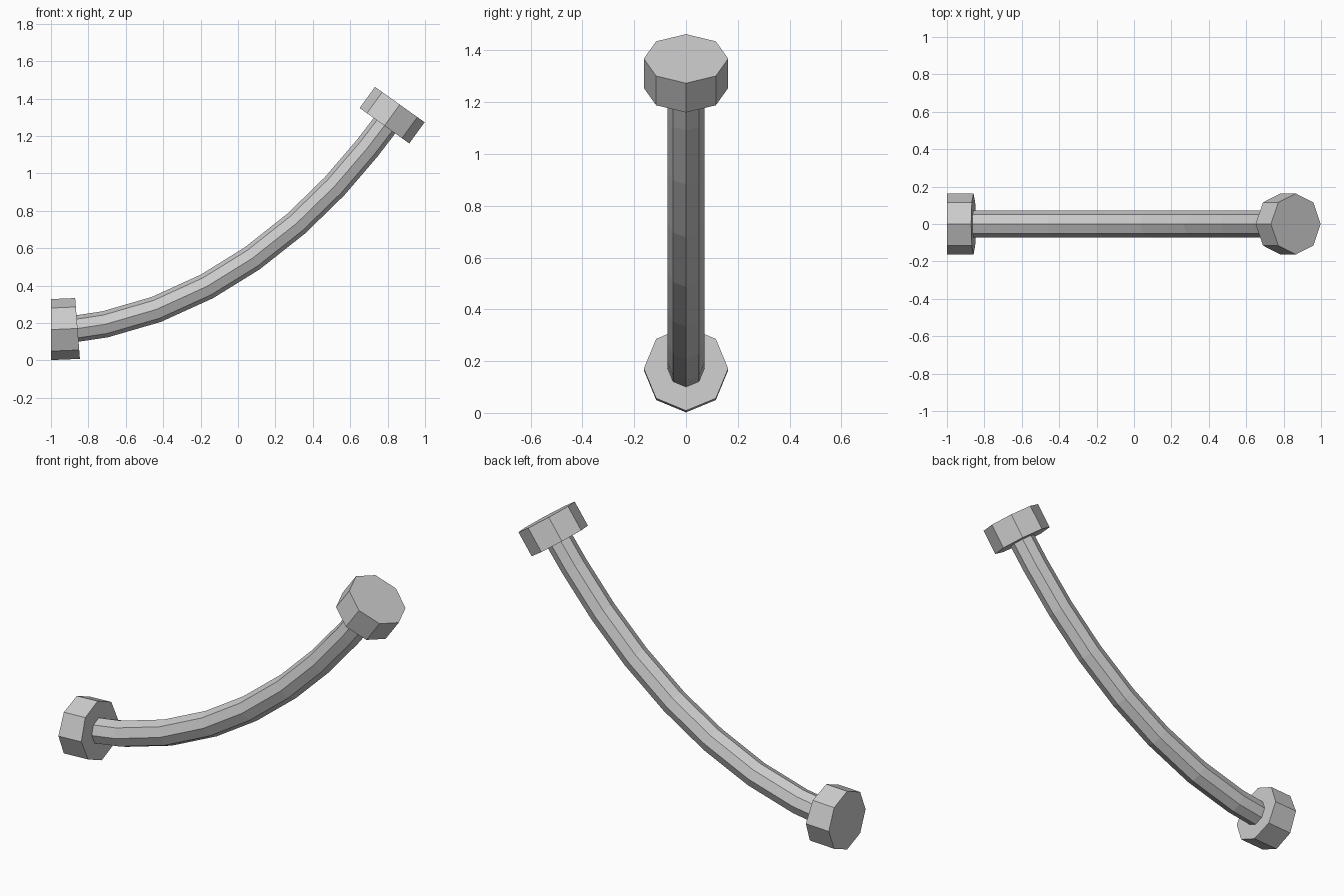
import bpy, bmesh, math
from mathutils import Vector

if "Cube" in bpy.data.objects:
    bpy.data.objects.remove(bpy.data.objects["Cube"])

SIDES = 8


def sweep(name, stations, radius):
    """Closed octagonal sweep; each station is (x, z, tangent angle in degrees)."""
    bm = bmesh.new()
    rings = []
    for x, z, deg in stations:
        a = math.radians(deg)
        up = Vector((-math.sin(a), 0, math.cos(a)))
        side = Vector((0, 1, 0))
        ring = []
        for i in range(SIDES):
            t = 2 * math.pi * i / SIDES
            ring.append(bm.verts.new(Vector((x, 0, z)) + radius * (math.cos(t) * up + math.sin(t) * side)))
        rings.append(ring)
    for r0, r1 in zip(rings, rings[1:]):
        for i in range(SIDES):
            j = (i + 1) % SIDES
            bm.faces.new((r0[i], r0[j], r1[j], r1[i]))
    bm.faces.new(rings[0])
    bm.faces.new(rings[-1])
    bmesh.ops.recalc_face_normals(bm, faces=bm.faces)
    mesh = bpy.data.meshes.new(name)
    bm.to_mesh(mesh)
    bm.free()
    obj = bpy.data.objects.new(name, mesh)
    bpy.context.collection.objects.link(obj)
    return obj


# curved bar: centre line in x, z, with ring angles averaged from neighbours
path = [(-0.858, 0.171), (-0.711, 0.193), (-0.436, 0.273), (-0.166, 0.396),
        (0.075, 0.545), (0.313, 0.733), (0.516, 0.931), (0.692, 1.136), (0.783, 1.255)]
seg = [math.degrees(math.atan2(q[1] - p[1], q[0] - p[0])) for p, q in zip(path, path[1:])]
angles = [4.5] + [(a + b) / 2 for a, b in zip(seg, seg[1:])] + [54.5]
sweep("curved_bar", [(x, z, a) for (x, z), a in zip(path, angles)], 0.071)

# thick end caps
sweep("lower_cap", [(-1.0, 0.165, 0), (-0.858, 0.171, 4.5)], 0.163)
sweep("upper_cap", [(0.783, 1.255, 54.5), (0.865, 1.368, 54.5)], 0.163)
